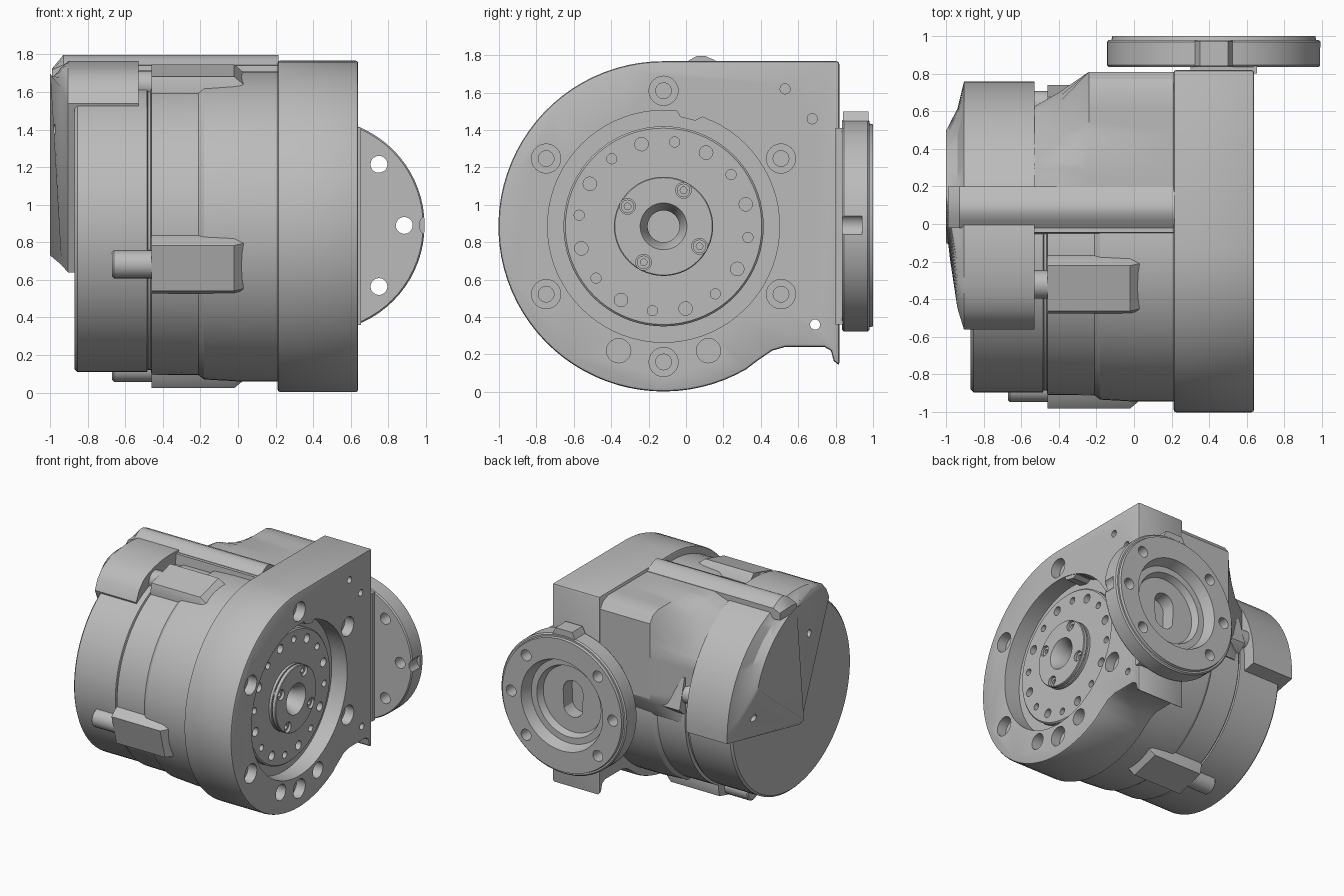
import bpy, bmesh
from math import sin, cos, pi, radians
from mathutils import Vector

if "Cube" in bpy.data.objects:
    bpy.data.objects.remove(bpy.data.objects["Cube"])

grey = bpy.data.materials.new("machined grey")
grey.use_nodes = True
grey.diffuse_color = (0.5, 0.5, 0.5, 1)
grey.node_tree.nodes["Principled BSDF"].inputs["Base Color"].default_value = grey.diffuse_color

CY, CZ = -0.12, 0.885      # drive axis, along x
FX, FZ = 0.425, 0.89       # side flange axis, along y


def loft(name, sections, axis="x"):
    """Skin equal-length outlines placed along an axis, with capped ends."""
    bm = bmesh.new()
    rings = []
    for a, pts in sections:
        rings.append([bm.verts.new((a, u, v) if axis == "x" else (u, a, v)) for u, v in pts])
    n = len(rings[0])
    for r0, r1 in zip(rings, rings[1:]):
        for i in range(n):
            j = (i + 1) % n
            bm.faces.new((r0[i], r0[j], r1[j], r1[i]))
    bm.faces.new(rings[0])
    bm.faces.new(rings[-1])
    bmesh.ops.recalc_face_normals(bm, faces=bm.faces)
    me = bpy.data.meshes.new(name)
    bm.to_mesh(me)
    bm.free()
    ob = bpy.data.objects.new(name, me)
    bpy.context.collection.objects.link(ob)
    return ob


def circle(cu, cv, r, n):
    return [(cu + r * cos(2 * pi * i / n), cv + r * sin(2 * pi * i / n)) for i in range(n)]


def lathe(name, profile, centre=(CY, CZ), axis="x", n=72):
    return loft(name, [(a, circle(*centre, r, n)) for a, r in profile], axis)


def polar(r, deg, centre=(CY, CZ)):
    return centre[0] + r * cos(radians(deg)), centre[1] + r * sin(radians(deg))


def hole(centre, r, a0, a1, axis="x"):
    return lathe("hole_cutter", [(a0, r), (a1, r)], centre, axis, 20)


def finish(ob, cutters=(), bevel=0):
    """Apply bevel and cuts, then shade and colour the part."""
    if bevel:
        m = ob.modifiers.new("bevel", "BEVEL")
        m.width, m.segments, m.limit_method, m.angle_limit = bevel, 2, "ANGLE", radians(50)
    for c in cutters:
        c.hide_render = True
        m = ob.modifiers.new("cut", "BOOLEAN")
        m.object, m.operation, m.solver = c, "DIFFERENCE", "EXACT"
    bpy.context.view_layer.update()
    me = bpy.data.meshes.new_from_object(ob.evaluated_get(bpy.context.evaluated_depsgraph_get()))
    ob.modifiers.clear()
    ob.data = me
    me.name = ob.name
    for c in cutters:
        bpy.data.objects.remove(c)
    me.materials.clear()
    me.materials.append(grey)
    for p in me.polygons:
        p.material_index = 0
    bpy.ops.object.select_all(action="DESELECT")
    ob.select_set(True)
    bpy.context.view_layer.objects.active = ob
    bpy.ops.object.shade_smooth_by_angle(angle=radians(30))
    return ob


def slot_cutter():
    pts = [(FX + 0.09 * cos(t * pi / 8), FZ + 0.09 * sin(t * pi / 8) + (0.06 if t <= 8 else -0.06))
           for t in range(16)]
    return loft("slot_cutter", [(0.74, pts), (0.95, pts)], "y")


# Output housing: round at the front, square to the back, with a small foot
outline = [polar(0.883, 90 + 210 * i / 50) for i in range(51)]
outline += [(0.38, 0.165), (0.46, 0.22), (0.53, 0.24), (0.74, 0.24), (0.775, 0.22),
            (0.79, 0.165), (0.82, 0.14), (0.82, 1.768)]
housing = loft("output_housing", [(0.21, outline), (0.64, outline)])
cuts = [lathe("bore_cutter", [(0.38, 0.5), (0.5, 0.5), (0.5, 0.62), (0.7, 0.62)])]
cuts += [lathe("counterbore_cutter", [(0.4, 0.042), (0.56, 0.042), (0.56, 0.078), (0.7, 0.078)],
               polar(0.725, 30 + 60 * k), n=24) for k in range(6)]
cuts += [hole((y, 0.22), 0.065, 0.45, 0.7) for y in (-0.36, 0.12)]
cuts += [hole(c, 0.027, 0.5, 0.7) for c in ((0.53, 1.62), (0.675, 1.46))]
cuts += [hole((0.69, 0.36), 0.027, 0.1, 0.7), slot_cutter()]
finish(housing, cuts, 0.018)

# Small stop on the bore wall
stop = [(-0.06, 1.52), (-0.03, 1.47), (0.05, 1.45), (0.09, 1.47), (0.13, 1.45), (0.13, 1.52)]
finish(loft("bore_stop", [(0.49, stop), (0.635, stop)]))

# Output rotor with raised, grooved hub and ring of holes
rotor = lathe("output_rotor", [(0.39, 0.49), (0.495, 0.49), (0.495, 0.535), (0.54, 0.535), (0.55, 0.525),
                               (0.55, 0.265), (0.57, 0.265), (0.57, 0.25), (0.58, 0.25), (0.58, 0.265),
                               (0.605, 0.265), (0.61, 0.26), (0.61, 0.125), (0.53, 0.085), (0.4, 0.085)])
cuts = []
for k in range(8):
    cuts.append(hole(polar(0.455, 37.5 + 45 * k), 0.027, 0.5, 0.7))
    cuts.append(hole(polar(0.455, 60 + 45 * k), 0.036, 0.5, 0.7))
cuts += [hole(polar(0.22, 61 + 90 * k), 0.042, 0.56, 0.7) for k in range(4)]
finish(rotor, cuts)
for k in range(4):
    finish(lathe("hub_screw", [(0.55, 0.036), (0.592, 0.036), (0.592, 0.018), (0.575, 0.018)],
                 polar(0.22, 61 + 90 * k), n=16))

# Motor body with stepped diameters
finish(lathe("motor_body", [(-0.87, 0.76), (-0.855, 0.776), (-0.485, 0.776), (-0.48, 0.765), (-0.465, 0.765),
                            (-0.46, 0.79), (-0.21, 0.792), (-0.18, 0.815), (0.0, 0.825), (0.23, 0.825)]))

# Clamp lugs with screw stubs, four around the body
for k in range(4):
    ang = radians(15 + 90 * k)
    rad, tan = Vector((cos(ang), sin(ang))), Vector((-sin(ang), cos(ang)))

    def at(t, r):
        return tuple(Vector((CY, CZ)) + rad * r + tan * t)

    full = [at(*p) for p in ((-0.165, 0.7), (-0.155, 0.8), (-0.125, 0.858), (0.125, 0.858), (0.155, 0.8), (0.165, 0.7))]
    low = [at(*p) for p in ((-0.165, 0.7), (-0.155, 0.78), (-0.125, 0.815), (0.125, 0.815), (0.155, 0.78), (0.165, 0.7))]
    finish(loft("clamp_lug", [(-0.46, full), (-0.02, full), (0.03, low)]))
    finish(lathe("clamp_stub", [(-0.67, 0.065), (-0.66, 0.075), (-0.45, 0.075)], at(0, 0.78), n=24))


# Connection box on the upper back, blending to the round body
def boxy(up, back, cap):
    pts = [(CY, CZ)]
    for deg in range(85, -3, -3):
        a = radians(deg)
        r = min(up / max(sin(a), 0.01), back / cos(a), cap)
        if deg < 10:      # underside tucks back in to the body
            r += (min(r, 0.8) - r) * (10 - deg) / 12
        pts.append(polar(r, deg))
    return pts


wide = boxy(0.857, 0.93, 1.22)
finish(loft("connection_box", [(0.22, wide), (-0.24, wide), (-0.4, boxy(0.857, 0.82, 0.96)),
                               (-0.54, boxy(0.857, 0.74, 0.865))]))


# Round end cover with a wedge-shaped end face
def sector(apex, a0, a1, r0, r1, lip):
    n = 24
    pts = [apex]
    for i in range(n + 1):
        t = i / n
        drop = lip * max(0, t - 0.88) ** 2 / 0.0144
        pts.append(polar(r0 + (r1 - r0) * t - drop, a0 + (a1 - a0) * t))
    return pts


cover = loft("end_cover", [(-0.53, sector((-0.18, 0.64), -3, 124, 0.88, 0.88, 0.09)),
                           (-0.905, sector((-0.18, 0.64), -3, 124, 0.88, 0.88, 0.09)),
                           (-0.94, sector((-0.15, 0.68), 8, 114, 0.74, 0.875, 0.07)),
                           (-1.0, sector((-0.1, 0.73), 28, 82, 0.7, 0.82, 0))])
finish(cover, [hole(c, 0.03, -1.1, -0.9) for c in ((-0.2, 1.4), (0.47, 0.95))])

# Cable ridge along the top
ridge = [(-0.02, 1.66), (-0.02, 1.745), (0.02, 1.775), (0.06, 1.797), (0.1, 1.797),
         (0.15, 1.775), (0.2, 1.745), (0.2, 1.66)]
ridge_end = [(u, min(v, 1.71 + (v - 1.66) * 0.1)) for u, v in ridge]
finish(loft("cable_ridge", [(0.215, ridge), (-0.93, ridge), (-0.99, ridge_end)]))

# Mounting pad between housing and flange
pad = [(0.3, 0.36), (0.655, 0.36), (0.655, 1.41), (0.3, 1.41)]
finish(loft("flange_pad", [(0.8, pad), (0.84, pad)], "y"), [slot_cutter()])

# Side flange with recess, bolt holes, centre slot and edge notch
flange = lathe("side_flange", [(0.835, 0.56), (0.845, 0.568), (0.97, 0.568), (0.98, 0.558), (0.98, 0.545),
                               (1.0, 0.54), (1.0, 0.37), (0.91, 0.34), (0.91, 0.29), (0.855, 0.27)],
               (FX, FZ), "y")
cuts = [hole(polar(0.46, a, (FX, FZ)), 0.045, 0.7, 1.1, "y") for a in (0, 45, 135, 180, 225, 315)]
cuts += [slot_cutter(), hole((FX + 0.6, FZ), 0.06, 0.8, 0.94, "y")]
finish(flange, cuts)

# Key on top of the flange
key = [(0.3, 1.4), (0.35, 1.5), (0.5, 1.5), (0.55, 1.4)]
finish(loft("flange_key", [(0.84, key), (0.975, key)], "y"))
